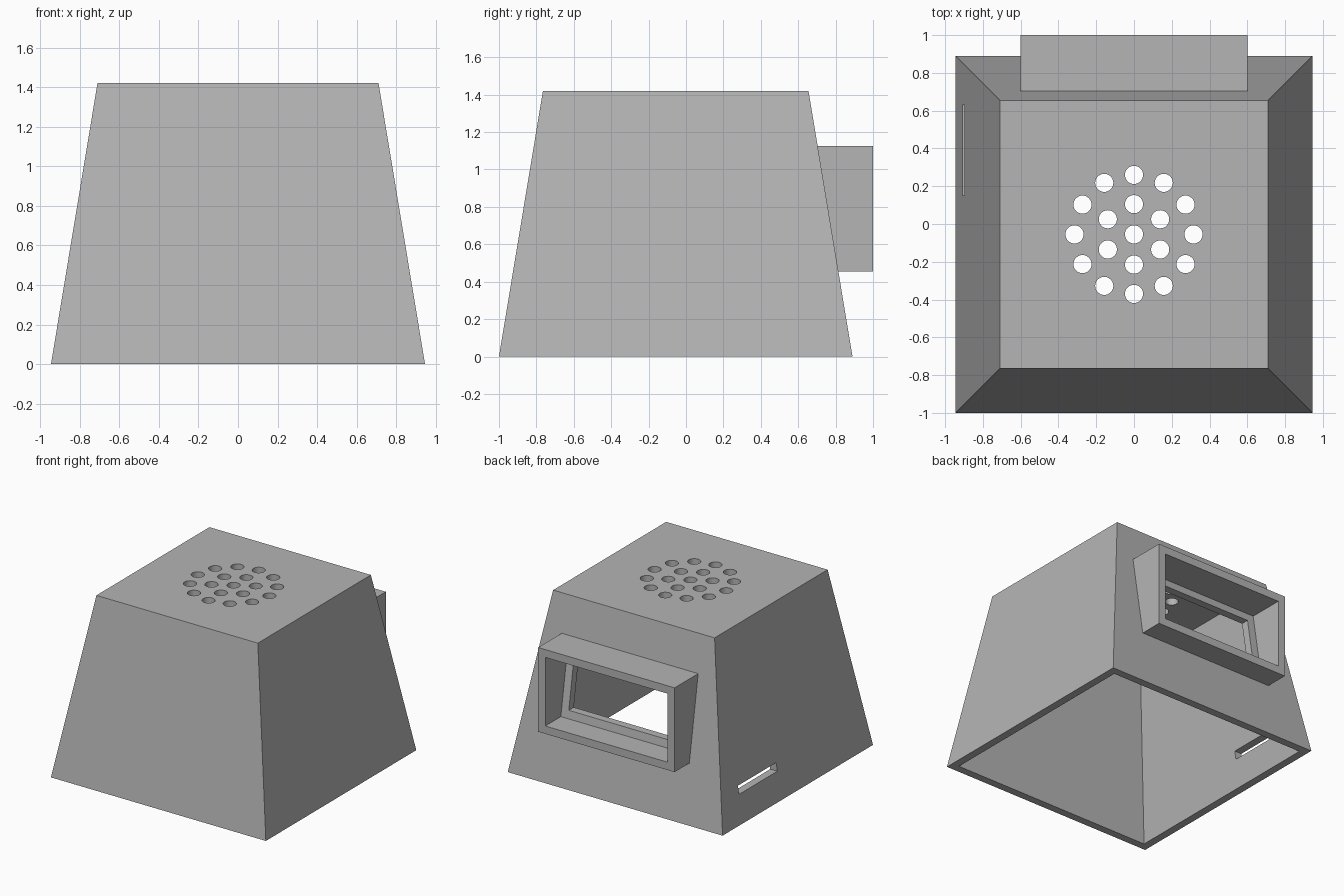
import bpy, bmesh, math
from mathutils import Matrix

cube = bpy.data.objects.get("Cube")
if cube:
    bpy.data.objects.remove(cube)

HEIGHT, WALL, MID_Y = 1.42, 0.0625, -0.055
SLOPE = 0.235 / HEIGHT          # inward lean of every side wall
BASE = 0.945                    # half width at the floor

grey = bpy.data.materials.new("plain grey")
grey.use_nodes = True
grey.diffuse_color = (0.46, 0.46, 0.46, 1)
grey.node_tree.nodes["Principled BSDF"].inputs["Base Color"].default_value = grey.diffuse_color


def finish(name, bm):
    bmesh.ops.recalc_face_normals(bm, faces=bm.faces)
    mesh = bpy.data.meshes.new(name)
    bm.to_mesh(mesh)
    bm.free()
    mesh.materials.append(grey)
    obj = bpy.data.objects.new(name, mesh)
    bpy.context.collection.objects.link(obj)
    return obj


def box(name, x, y, z):
    bm = bmesh.new()
    bmesh.ops.create_cube(bm, size=1)
    for v in bm.verts:
        v.co = [lo + (c + 0.5) * (hi - lo) for c, (lo, hi) in zip(v.co, (x, y, z))]
    return finish(name, bm)


def frustum(name, inset, bottom, top):
    bm = bmesh.new()
    bmesh.ops.create_cube(bm, size=2)
    for v in bm.verts:
        z = top if v.co.z > 0 else bottom
        half = BASE - inset - SLOPE * z
        v.co = (v.co.x * half, MID_Y + v.co.y * half, z)
    return finish(name, bm)


def cut(target, cutter):
    cutter.hide_render = True
    mod = target.modifiers.new("cut", "BOOLEAN")
    mod.operation, mod.solver, mod.object = "DIFFERENCE", "EXACT", cutter
    bpy.context.view_layer.objects.active = target
    bpy.ops.object.modifier_apply(modifier=mod.name)
    bpy.data.objects.remove(cutter)


# Hollow tapered housing, open underneath
housing = frustum("housing", 0, 0, HEIGHT)
cut(housing, frustum("hollow_cutter", WALL, -0.1, HEIGHT - WALL))

# Round vent holes: one centre hole and two rings
bm = bmesh.new()
for count, radius in ((1, 0), (6, 0.16), (12, 0.315)):
    for i in range(count):
        a = math.tau * i / count + math.pi / 2
        place = Matrix.Translation((radius * math.cos(a), MID_Y + radius * math.sin(a), HEIGHT))
        bmesh.ops.create_cone(bm, cap_ends=True, segments=32, radius1=0.048,
                              radius2=0.048, depth=0.3, matrix=place)
cut(housing, finish("vent_cutter", bm))

# Thin side slot and the rear window
cut(housing, box("slot_cutter", (-1.1, -0.7), (0.15, 0.63), (0.22, 0.285)))
cut(housing, box("window_cutter", (-0.475, 0.475), (0.4, 1.1), (0.58, 1.0)))

# Rear hood: rectangular frame whose back end follows the leaning wall
LOW, HIGH, HALF = 0.455, 1.125, 0.6


def hood_ring(bm, inset, front):
    ring = []
    for sx, z in ((-1, LOW + inset), (1, LOW + inset), (1, HIGH - inset), (-1, HIGH - inset)):
        y = 1.0 if front else MID_Y + BASE - SLOPE * z - 0.005
        ring.append(bm.verts.new((sx * (HALF - inset), y, z)))
    return ring


bm = bmesh.new()
rings = [hood_ring(bm, 0, True), hood_ring(bm, WALL, True),
         hood_ring(bm, WALL, False), hood_ring(bm, 0, False)]
for a, b in zip(rings, rings[1:] + rings[:1]):
    for i in range(4):
        j = (i + 1) % 4
        bm.faces.new((a[i], a[j], b[j], b[i]))
finish("rear_hood", bm)
